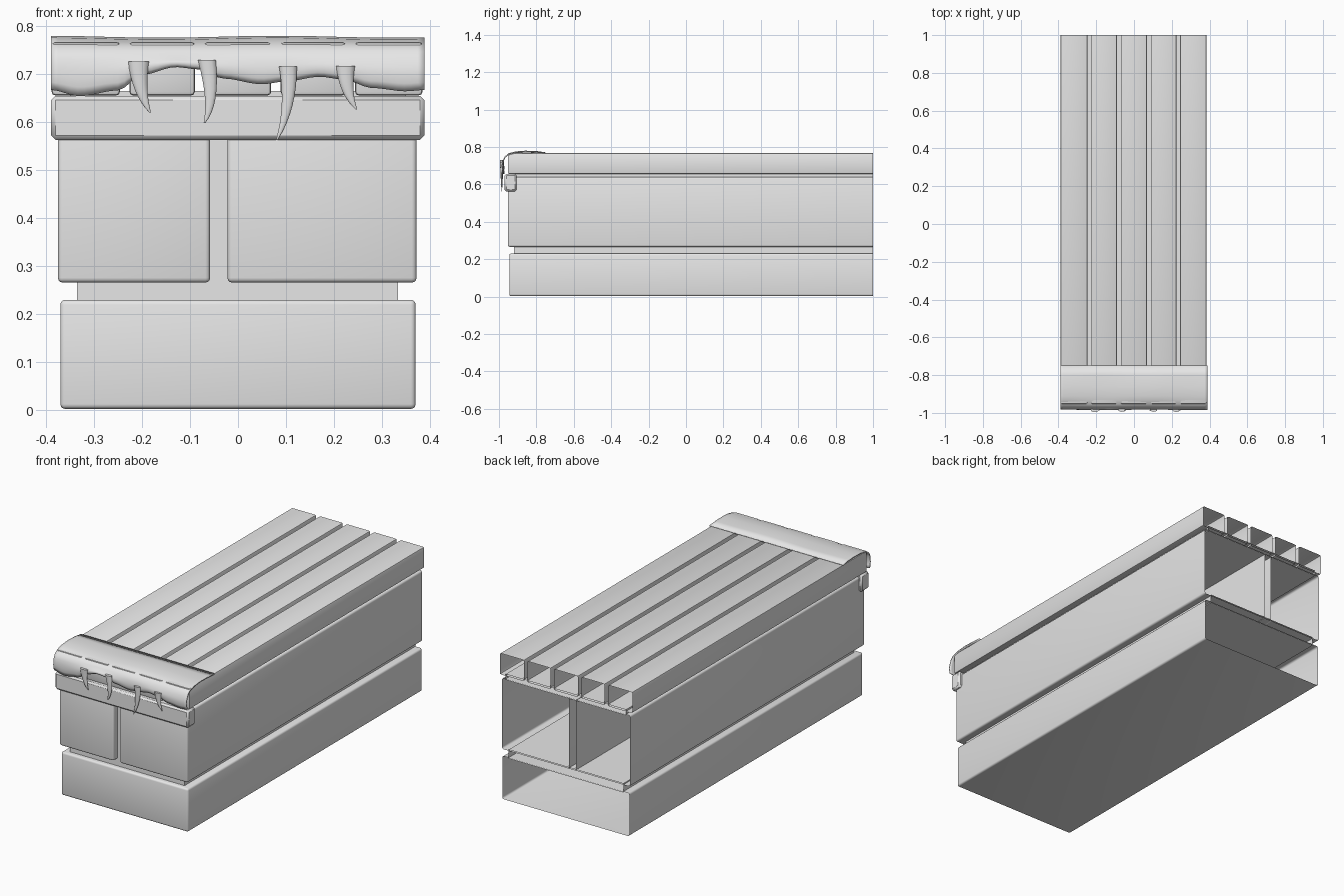
import bpy, bmesh, math
from mathutils import Vector

cube = bpy.data.objects.get("Cube")
if cube:
    bpy.data.objects.remove(cube, do_unlink=True)

grey = bpy.data.materials.new("plain grey")
grey.use_nodes = True
grey.diffuse_color = (0.8, 0.8, 0.8, 1)
grey.node_tree.nodes["Principled BSDF"].inputs["Base Color"].default_value = (0.8, 0.8, 0.8, 1)


def finish(name, bm, angle=40):
    bmesh.ops.recalc_face_normals(bm, faces=bm.faces)
    mesh = bpy.data.meshes.new(name)
    bm.to_mesh(mesh)
    bm.free()
    mesh.materials.append(grey)
    ob = bpy.data.objects.new(name, mesh)
    bpy.context.collection.objects.link(ob)
    bpy.ops.object.select_all(action='DESELECT')
    ob.select_set(True)
    bpy.context.view_layer.objects.active = ob
    bpy.ops.object.shade_smooth_by_angle(angle=math.radians(angle))
    return ob


def box(name, x, y, z, bevel=0.0, segments=3, open_back=True):
    """Bevelled box; the rear end can be left open to show a hollow shell."""
    bm = bmesh.new()
    bmesh.ops.create_cube(bm, size=1)
    for v in bm.verts:
        v.co = Vector([r[0] if c < 0 else r[1] for c, r in zip(v.co, (x, y, z))])
    if open_back:
        bm.normal_update()
        rear = [f for f in bm.faces if f.normal.y > 0.9]
        bmesh.ops.delete(bm, geom=rear, context='FACES_ONLY')
    if bevel:
        edges = [e for e in bm.edges if not e.is_boundary]
        bmesh.ops.bevel(bm, geom=edges, offset=bevel, segments=segments,
                        profile=0.5, affect='EDGES', clamp_overlap=True)
    return finish(name, bm)


# Stone blocks, hollow at the rear
box("lower_block", (-0.37, 0.37), (-0.945, 1), (0.003, 0.23), 0.010)
box("upper_block_right", (-0.375, -0.058), (-0.953, 1), (0.266, 0.64), 0.010)
box("upper_block_left", (-0.022, 0.372), (-0.953, 1), (0.266, 0.64), 0.010)

# Recessed joints between the blocks
box("joint_horizontal", (-0.335, 0.333), (-0.92, 1), (0.225, 0.272))
box("joint_vertical", (-0.062, -0.018), (-0.92, 1), (0.266, 0.64))
box("joint_top", (-0.35, 0.35), (-0.92, 1), (0.635, 0.665))

# Top boards
cuts = [-0.388, -0.236, -0.08, 0.079, 0.234, 0.384]
for i, (a, b) in enumerate(zip(cuts, cuts[1:])):
    left = a if i == 0 else a + 0.010
    right = b if i == 4 else b - 0.010
    box(f"top_board_{i + 1}", (left, right), (-0.953, 1), (0.656, 0.767), 0.007, 2)

# Chamfered bar across the front
box("front_crossbar", (-0.389, 0.388), (-0.97, -0.905), (0.563, 0.655), 0.009, 1, False)

# Draped hide with a wavy hem
HEM = [(-0.39, 0.668), (-0.33, 0.655), (-0.25, 0.667), (-0.2, 0.7), (-0.13, 0.717),
       (-0.08, 0.712), (-0.03, 0.692), (0.05, 0.68), (0.1, 0.686), (0.17, 0.696),
       (0.22, 0.69), (0.28, 0.672), (0.35, 0.665), (0.388, 0.668)]
FOLD = [(-0.75, 0.768), (-0.80, 0.773), (-0.86, 0.775), (-0.91, 0.771), (-0.935, 0.765),
        (-0.955, 0.757), (-0.968, 0.745), (-0.975, 0.73)]


def hem_height(x):
    for (x0, z0), (x1, z1) in zip(HEM, HEM[1:]):
        if x <= x1:
            t = max(0, (x - x0) / (x1 - x0))
            t = t * t * (3 - 2 * t)
            return z0 + (z1 - z0) * t
    return HEM[-1][1]


bm = bmesh.new()
columns = []
COUNT = 56
for i in range(COUNT + 1):
    x = -0.389 + 0.777 * i / COUNT
    wave = 0.002 * math.sin(13 * x + 0.5)
    pts = [(y, z + (wave if 0 < k < 5 else 0)) for k, (y, z) in enumerate(FOLD)]
    hem = hem_height(x)
    for k in range(1, 5):
        t = k / 4
        pts.append((-0.975 - 0.006 * math.sin(t * math.pi) + wave, 0.73 + (hem - 0.73) * t))
    columns.append([bm.verts.new((x, y, z)) for y, z in pts])
for a, b in zip(columns, columns[1:]):
    for k in range(len(a) - 1):
        bm.faces.new((a[k], b[k], b[k + 1], a[k + 1]))
hide = finish("draped_hide", bm, 60)
solid = hide.modifiers.new("thickness", 'SOLIDIFY')
solid.thickness = 0.006
solid.offset = 0


# Curved claws hanging on the hide: top centre, bend, tip, top radius
def claw(name, top, bend, tip, radius, rings=9, sides=12):
    bm = bmesh.new()
    top, bend, tip = (Vector(p) for p in (top, bend, tip))
    loops = []
    for r in range(rings):
        t = r / (rings - 1)
        c = top * (1 - t) ** 2 + bend * 2 * t * (1 - t) + tip * t * t
        rad = radius * (1 - t) ** 0.8 + 0.0015
        loops.append([bm.verts.new((c.x + rad * math.cos(a), -0.985 + 0.5 * rad * math.sin(a), c.y))
                      for a in (2 * math.pi * s / sides for s in range(sides))])
    for a, b in zip(loops, loops[1:]):
        for s in range(sides):
            n = (s + 1) % sides
            bm.faces.new((a[s], a[n], b[n], b[s]))
    bm.faces.new(loops[0])
    bm.faces.new(loops[-1])
    return finish(name, bm, 50)


claw("claw_1", (-0.207, 0.726), (-0.208, 0.66), (-0.183, 0.620), 0.020)
claw("claw_2", (-0.065, 0.730), (-0.048, 0.64), (-0.070, 0.598), 0.017)
claw("claw_3", (0.104, 0.716), (0.112, 0.63), (0.081, 0.563), 0.017)
claw("claw_4", (0.224, 0.717), (0.222, 0.66), (0.247, 0.626), 0.018)
